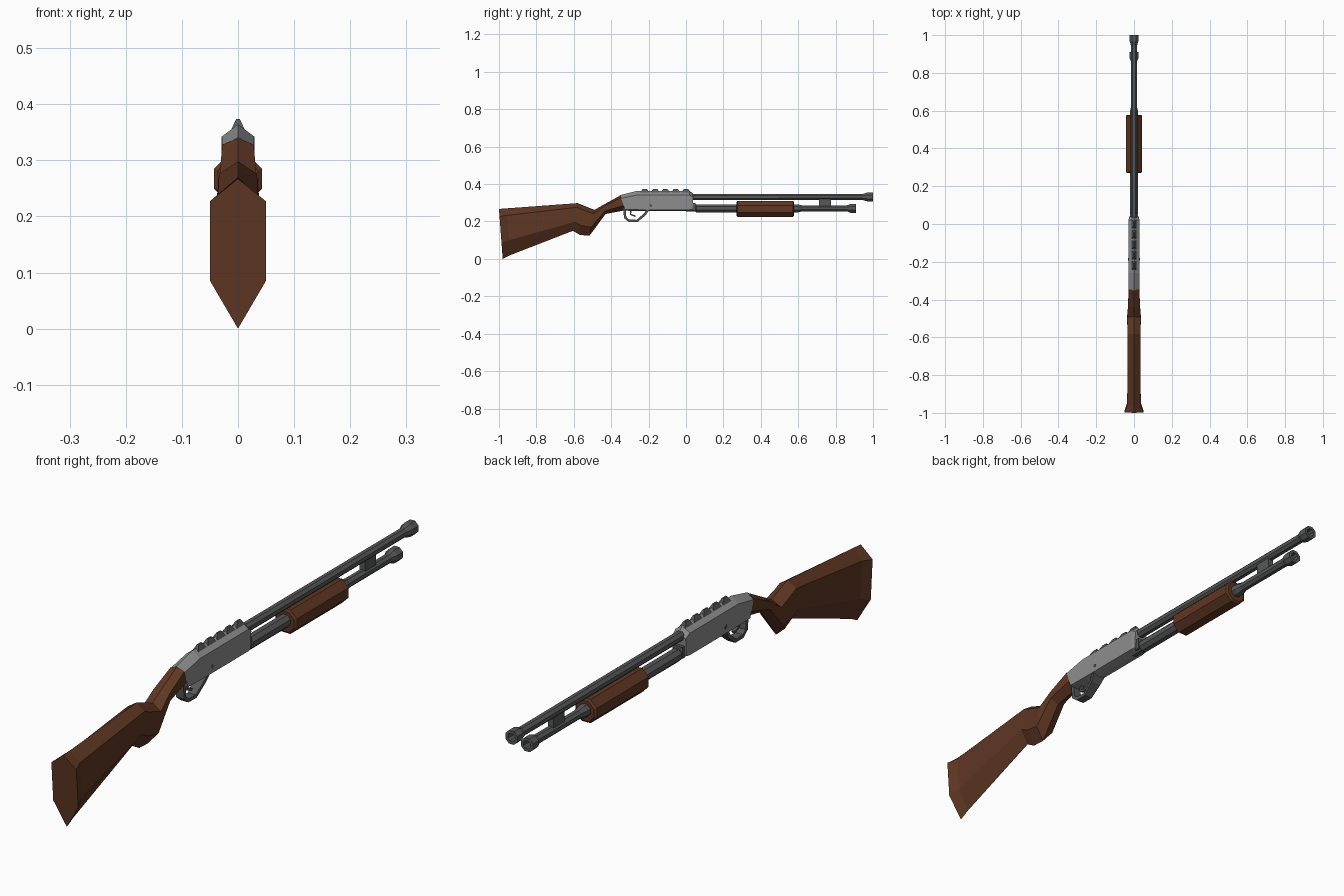
import bpy, bmesh, math
from mathutils import Vector

cube = bpy.data.objects.get("Cube")
if cube:
    bpy.data.objects.remove(cube, do_unlink=True)


def material(name, color):
    m = bpy.data.materials.new(name)
    m.use_nodes = True
    m.diffuse_color = (*color, 1)
    m.node_tree.nodes["Principled BSDF"].inputs["Base Color"].default_value = (*color, 1)
    return m


wood = material("walnut wood", (0.115, 0.038, 0.017))
steel = material("light steel", (0.27, 0.27, 0.27))
gunmetal = material("dark gunmetal", (0.095, 0.097, 0.1))


def loft(name, rings, mat):
    """Skin a list of equal point rings and cap both ends."""
    bm = bmesh.new()
    loops = [[bm.verts.new(p) for p in ring] for ring in rings]
    n = len(loops[0])
    for a, b in zip(loops, loops[1:]):
        for i in range(n):
            j = (i + 1) % n
            bm.faces.new((a[i], a[j], b[j], b[i]))
    bm.faces.new(loops[0])
    bm.faces.new(loops[-1])
    bmesh.ops.recalc_face_normals(bm, faces=bm.faces)
    me = bpy.data.meshes.new(name)
    bm.to_mesh(me)
    bm.free()
    me.materials.append(mat)
    ob = bpy.data.objects.new(name, me)
    bpy.context.collection.objects.link(ob)
    return ob


def ridged(sections, upper, lower):
    """Six-sided sections, each (top y, top z, bottom y, bottom z, half width)."""
    rings = []
    for ty, tz, by, bz, w in sections:
        top, bottom = Vector((0, ty, tz)), Vector((0, by, bz))
        u, l = top.lerp(bottom, upper), top.lerp(bottom, lower)
        side = Vector((w, 0, 0))
        rings.append([top, u + side, l + side, bottom, l - side, u - side])
    return rings


def tube(name, z, profile, mat, sides=8):
    """Turn (y, flat-to-centre radius) pairs about a lengthwise axis."""
    rings = []
    for y, r in profile:
        r /= math.cos(math.pi / sides)
        angles = [math.tau * (i + 0.5) / sides for i in range(sides)]
        rings.append([(r * math.cos(a), y, z + r * math.sin(a)) for a in angles])
    return loft(name, rings, mat)


def bar(name, path, thick, widths, mat):
    """Sweep a rectangle along (y, z) points."""
    pts = [Vector((0, y, z)) for y, z in path]
    rings = []
    for i, p in enumerate(pts):
        d = (pts[min(i + 1, len(pts) - 1)] - pts[max(i - 1, 0)]).normalized()
        n = Vector((0, -d.z, d.y)) * thick / 2
        s = Vector((widths[i], 0, 0))
        rings.append([p + s + n, p + s - n, p - s - n, p - s + n])
    return loft(name, rings, mat)


def block(name, y0, y1, z0, z1, w, mat):
    return loft(name, [[(-w, y, z0), (w, y, z0), (w, y, z1), (-w, y, z1)]
                       for y in (y0, y1)], mat)


# Shoulder stock, knuckle and wrist
loft("stock", ridged([
    (-1.0, 0.267, -0.98, 0.0, 0.05),
    (-0.96, 0.27, -0.94, 0.02, 0.036),
    (-0.58, 0.298, -0.605, 0.15, 0.034),
    (-0.56, 0.29, -0.565, 0.127, 0.034),
    (-0.49, 0.262, -0.515, 0.125, 0.037),
    (-0.44, 0.29, -0.43, 0.24, 0.032),
    (-0.35, 0.34, -0.325, 0.26, 0.028)], 0.15, 0.68), wood)

# Receiver
loft("receiver", ridged([
    (-0.352, 0.341, -0.325, 0.258, 0.0285),
    (-0.26, 0.364, -0.25, 0.255, 0.029),
    (0.02, 0.364, 0.02, 0.255, 0.029),
    (0.04, 0.345, 0.035, 0.258, 0.026)], 0.2, 0.93), steel)

# Sight ribs along the receiver
for i in range(5):
    y = -0.22 + i * 0.055
    loft(f"sight_rib_{i + 1}", [
        [(-w, y - h, z), (w, y - h, z), (w, y + h, z), (-w, y + h, z)]
        for w, h, z in ((0.012, 0.024, 0.355), (0.003, 0.011, 0.374))], gunmetal)

# Trigger guard and trigger
bar("trigger_guard", [(-0.33, 0.275), (-0.325, 0.22), (-0.305, 0.204), (-0.262, 0.203),
                      (-0.22, 0.238), (-0.185, 0.29)],
    0.013, [0.016, 0.016, 0.016, 0.016, 0.02, 0.031], gunmetal)
bar("trigger", [(-0.295, 0.265), (-0.297, 0.238), (-0.27, 0.228)],
    0.009, [0.006] * 3, gunmetal)

# Barrel with flared hollow muzzle
tube("barrel", 0.331, [(0.0, 0.017), (0.945, 0.016), (0.97, 0.024), (1.0, 0.024),
                       (1.0, 0.014), (0.96, 0.012)], gunmetal)

# Magazine tube, stepping down ahead of the grip
tube("magazine_tube", 0.27, [(0.0, 0.018), (0.05, 0.018), (0.055, 0.022), (0.57, 0.022),
                             (0.595, 0.022), (0.62, 0.016), (0.86, 0.016), (0.88, 0.024),
                             (0.91, 0.024), (0.91, 0.014), (0.88, 0.012)], gunmetal)
block("receiver_collar", 0.03, 0.05, 0.258, 0.3, 0.02, gunmetal)
block("barrel_clamp", 0.71, 0.775, 0.275, 0.325, 0.011, gunmetal)

# Sliding pump grip
tube("pump_grip", 0.267, [(0.27, 0.036), (0.275, 0.043), (0.572, 0.043), (0.578, 0.036)], wood)
